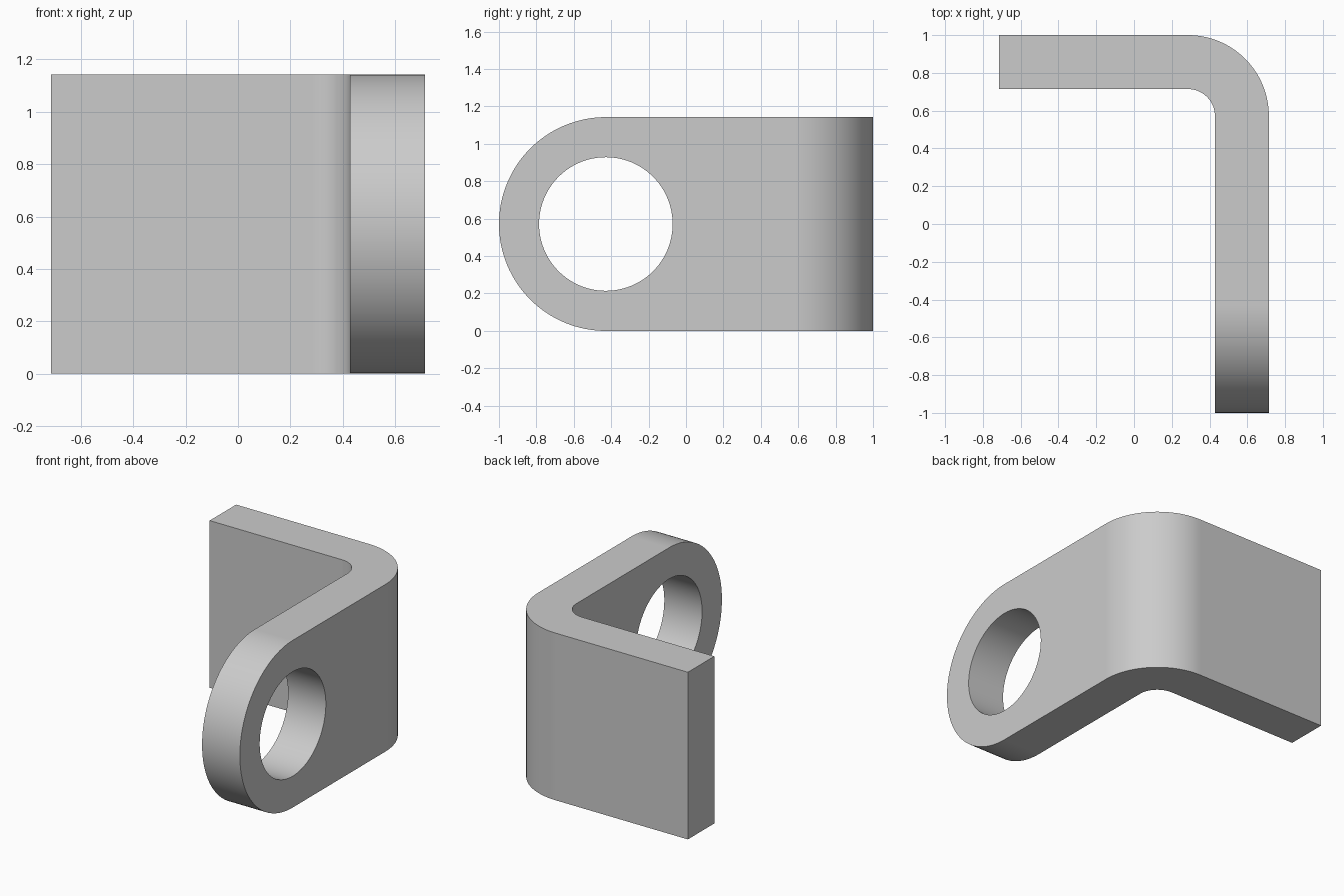
import bpy, bmesh
from math import cos, sin, pi, radians
from mathutils import Vector

if "Cube" in bpy.data.objects:
    bpy.data.objects.remove(bpy.data.objects["Cube"])

U = 1 / 7                      # design unit: the bracket is 10 x 14 x 8 units
X, T, H = 5 * U, 2 * U, 8 * U  # half width, plate thickness, height
R_OUT, R_IN, R_EYE, R_HOLE = 3 * U, U, 4 * U, 2.5 * U
EYE_Y, EYE_Z = -1 + R_EYE, H / 2


def arc(cx, cy, r, a0, a1, n):
    steps = [radians(a0 + (a1 - a0) * i / n) for i in range(n + 1)]
    return [(cx + r * cos(a), cy + r * sin(a)) for a in steps]


def prism(name, profile, to_3d, sweep):
    """Extrude a closed 2D profile along a sweep vector."""
    bm = bmesh.new()
    face = bm.faces.new([bm.verts.new(to_3d(a, b)) for a, b in profile])
    ext = bmesh.ops.extrude_face_region(bm, geom=[face])
    moved = [v for v in ext["geom"] if isinstance(v, bmesh.types.BMVert)]
    bmesh.ops.translate(bm, verts=moved, vec=Vector(sweep))
    bmesh.ops.recalc_face_normals(bm, faces=bm.faces)
    mesh = bpy.data.meshes.new(name)
    bm.to_mesh(mesh)
    bm.free()
    obj = bpy.data.objects.new(name, mesh)
    bpy.context.collection.objects.link(obj)
    return obj


# Bent plate seen from above, made oversize where it gets trimmed
cx, cy = X - R_OUT, 1 - R_OUT
bend = ([(-X, 1 - T), (-X, 1)] + arc(cx, cy, R_OUT, 90, 0, 32)
        + [(X, -1.2), (X - T, -1.2)] + arc(cx, cy, R_IN, 0, 90, 24))
bracket = prism("bracket", bend, lambda a, b: (a, b, -0.1), (0, 0, H + 0.2))

# Side silhouette with rounded eye end, and the round hole
outline = [(1.2, 0), (1.2, H)] + arc(EYE_Y, EYE_Z, R_EYE, 90, 270, 64)
side = prism("side_cutter", outline, lambda a, b: (-1, a, b), (2, 0, 0))
circle = arc(EYE_Y, EYE_Z, R_HOLE, 0, 360, 96)[:-1]
hole = prism("hole_cutter", circle, lambda a, b: (0, a, b), (1, 0, 0))

bpy.ops.object.select_all(action='DESELECT')
bpy.context.view_layer.objects.active = bracket
bracket.select_set(True)
for cutter, op in ((side, 'INTERSECT'), (hole, 'DIFFERENCE')):
    mod = bracket.modifiers.new(cutter.name, 'BOOLEAN')
    mod.operation, mod.solver, mod.object = op, 'EXACT', cutter
    bpy.ops.object.modifier_apply(modifier=mod.name)
    bpy.data.objects.remove(cutter)

# Smooth curved walls, crisp edges, flat faces kept flat
bpy.ops.object.shade_smooth_by_angle(angle=radians(30))
normals = bracket.modifiers.new("weighted_normals", 'WEIGHTED_NORMAL')
normals.keep_sharp = True
